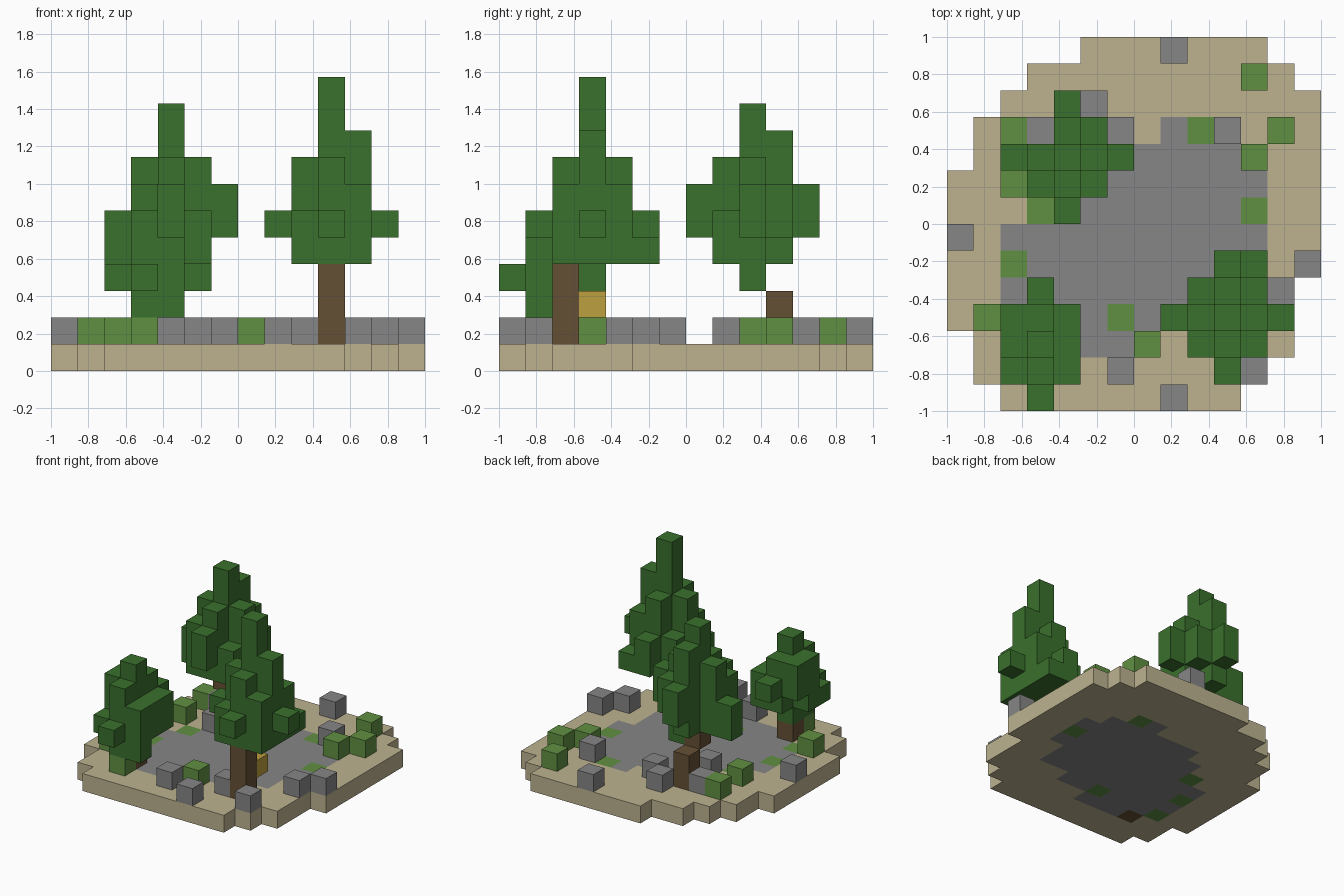
import bpy
import bmesh
from math import radians
from mathutils import Vector

if "Cube" in bpy.data.objects:
    bpy.data.objects.remove(bpy.data.objects["Cube"], do_unlink=True)

CELL = 1 / 7   # edge of one block
HALF = 7       # blocks from the centre to the rim


def material(name, *rgb):
    mat = bpy.data.materials.new(name)
    mat.use_nodes = True
    mat.diffuse_color = (*rgb, 1)
    mat.node_tree.nodes["Principled BSDF"].inputs["Base Color"].default_value = (*rgb, 1)
    return mat


SAND = material("sand", .51, .45, .28)
STONE = material("stone_grey", .24, .24, .24)
GRASS = material("grass_green", .12, .28, .055)
BARK = material("bark_brown", .13, .08, .034)
LEAF = material("leaf_green", .042, .16, .026)
GOLD = material("honey_gold", .51, .35, .05)


def block_object(name, cells):
    """Build the outer skin of a set of blocks: {(column, row, layer): material}."""
    mats = list(dict.fromkeys(cells.values()))
    bm = bmesh.new()
    for cell, mat in cells.items():
        centre = Vector(cell) + Vector((.5, .5, .5))
        for axis in range(3):
            for side in (-1, 1):
                near = list(cell)
                near[axis] += side
                if tuple(near) in cells:
                    continue
                n, u, v = Vector(), Vector(), Vector()
                n[axis], u[axis - 2], v[axis - 1] = side / 2, side / 2, .5
                face = bm.faces.new([bm.verts.new(centre + n + p)
                                     for p in (-u - v, u - v, u + v, v - u)])
                face.material_index = mats.index(mat)
    # Weld the blocks and merge flat areas of one colour
    bmesh.ops.remove_doubles(bm, verts=bm.verts, dist=.001)
    bmesh.ops.dissolve_limit(bm, angle_limit=radians(1), verts=bm.verts,
                             edges=bm.edges, delimit={'MATERIAL'})
    bmesh.ops.translate(bm, verts=bm.verts, vec=(-HALF, -HALF, 0))
    bmesh.ops.scale(bm, verts=bm.verts, vec=(CELL, CELL, CELL))
    mesh = bpy.data.meshes.new(name)
    bm.to_mesh(mesh)
    bm.free()
    for mat in mats:
        mesh.materials.append(mat)
    obj = bpy.data.objects.new(name, mesh)
    bpy.context.collection.objects.link(obj)
    return obj


# Ground slab with its paved clearing, back row first
GROUND = """
.....TTTTTTT..
...TTTTTTTTTT.
..TTTTTTTTTTTT
.TTTTTTTSGTTTT
.TTTTSSSSSSTTT
TTTTSSSSSSSSTT
TTTGSSSSSSSGTT
TTSSSSSSSSSSTT
TTGSSSSSSSSTTT
TTSSSSSSSSSTT.
TTGSSSGSSTTTT.
.TTBSSSTTTTTT.
.TTTTTTTTTTT..
..TTTTTTTTT...
""".split()
KEY = {"T": SAND, "S": STONE, "G": GRASS, "B": BARK}
block_object("ground", {(i, j, 0): KEY[c]
                        for j, row in enumerate(reversed(GROUND))
                        for i, c in enumerate(row) if c in KEY})

# Loose rocks and bushes
ROCKS = [(8, 13), (5, 11), (3, 10), (6, 10), (10, 10), (4, 8), (0, 6),
         (13, 5), (12, 4), (9, 2), (6, 1), (11, 1), (8, 0)]
BUSHES = [(11, 12), (2, 10), (12, 10), (11, 9), (2, 8), (1, 3), (7, 2), (3, 1)]
for i, j in ROCKS:
    block_object("rock", {(i, j, 1): STONE})
for i, j in BUSHES:
    block_object("bush", {(i, j, 1): GRASS})

# Trunks and the hive on the tall one
block_object("tall_trunk", {(10, 2, k): BARK for k in (1, 2, 3)})
block_object("small_trunk", {(3, 2, 1): BARK})
block_object("back_trunk", {(4, 10, 1): BARK, (4, 10, 2): BARK, (4, 9, 3): BARK})
block_object("hive", {(10, 3, 2): GOLD})


def canopy(name, left, front, plan):
    """Each token gives a column's lowest and highest layer, a being the ground."""
    cells = {}
    rows = plan.strip().splitlines()
    for j, row in enumerate(reversed(rows)):
        for i, token in enumerate(row.split()):
            if token != "..":
                low, high = (ord(c) - ord("a") for c in token)
                for k in range(low, high + 1):
                    cells[left + i, front + j, k] = LEAF
    block_object(name, cells)


# Foliage, back row first
canopy("tall_foliage", 8, 1, """
.. .. ef ee ..
.. ef eh eg ..
ff eh ek ei ff
.. ef eh eg ..
.. .. ff .. ..
""")
canopy("small_foliage", 2, 0, """
.. ee ..
ef df de
df cg de
dd cf ce
.. dd ..
""")
canopy("back_foliage", 2, 7, """
.. .. fg .. ..
.. .. ei fg ..
ef eh ej dh fg
.. eg eh ef ..
.. .. fg .. ..
""")
